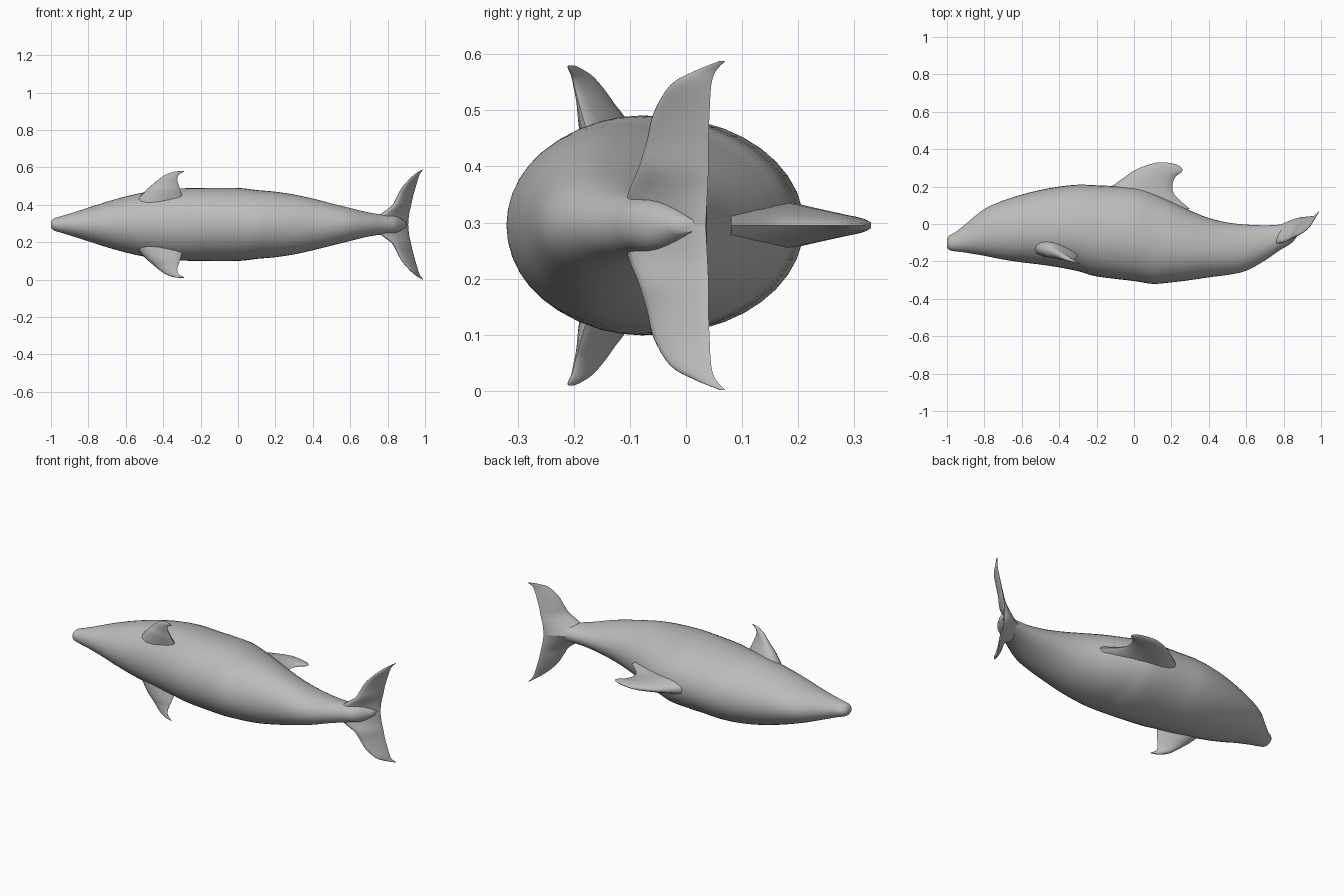
import bpy, bmesh, math
from mathutils import Vector

if "Cube" in bpy.data.objects:
    bpy.data.objects.remove(bpy.data.objects["Cube"], do_unlink=True)

MID = 0.295  # height of the plane of symmetry; the animal lies on its side

skin = bpy.data.materials.new("grey skin")
skin.use_nodes = True
skin.diffuse_color = (0.5, 0.5, 0.5, 1)
skin.node_tree.nodes["Principled BSDF"].inputs["Base Color"].default_value = (0.5, 0.5, 0.5, 1)


def smooth_rows(rows, steps):
    """Catmull-Rom interpolation between station rows."""
    out = []
    for i in range(len(rows) - 1):
        quad = [rows[max(i - 1, 0)], rows[i], rows[i + 1], rows[min(i + 2, len(rows) - 1)]]
        for s in range(steps):
            t = s / steps
            out.append([0.5 * (2 * b + (c - a) * t + (2 * a - 5 * b + 4 * c - d) * t * t
                               + (3 * b - a - 3 * c + d) * t ** 3) for a, b, c, d in zip(*quad)])
    return out + [list(rows[-1])]


def loft(name, rings):
    """Skin closed rings of equal size and cap both ends."""
    bm = bmesh.new()
    loops = [[bm.verts.new(p) for p in ring] for ring in rings]
    n = len(loops[0])
    for a, b in zip(loops, loops[1:]):
        for i in range(n):
            bm.faces.new((a[i], a[(i + 1) % n], b[(i + 1) % n], b[i]))
    bm.faces.new(loops[0])
    bm.faces.new(loops[-1])
    bmesh.ops.recalc_face_normals(bm, faces=bm.faces)
    mesh = bpy.data.meshes.new(name)
    bm.to_mesh(mesh)
    bm.free()
    mesh.materials.append(skin)
    ob = bpy.data.objects.new(name, mesh)
    bpy.context.collection.objects.link(ob)
    bpy.ops.object.select_all(action="DESELECT")
    ob.select_set(True)
    bpy.context.view_layer.objects.active = ob
    bpy.ops.object.shade_smooth_by_angle(angle=math.radians(60))
    return ob


def fin(name, span, stations, side=1):
    """Fin from rows: span position, lead x, lead other, trail x, trail other, half thickness."""
    rings = []
    for s, lx, lo, tx, to, thick in smooth_rows(stations, 4):
        if span == "z":
            lead, trail = Vector((lx, lo, MID + side * s)), Vector((tx, to, MID + side * s))
            normal = Vector((lo - to, tx - lx, 0)).normalized()
        else:
            lead, trail = Vector((lx, s, MID + lo)), Vector((tx, s, MID + to))
            normal = Vector((0, 0, 1))
        ring = []
        for k in range(16):
            a = 2 * math.pi * k / 16
            f = 0.5 - 0.5 * math.cos(a)          # 0 at leading edge, 1 at trailing edge
            taper = 1.25 - 0.7 * f               # fuller toward the leading edge
            ring.append(lead.lerp(trail, f) + normal * (thick * taper * math.sin(a)))
        rings.append(ring)
    return loft(name, rings)


# Body: x, belly y, back y, half width
body_rows = [
    (-1.0, -0.125, -0.08, 0.014), (-0.985, -0.14, -0.06, 0.032), (-0.95, -0.147, -0.04, 0.043),
    (-0.9, -0.153, 0.0, 0.058), (-0.8, -0.17, 0.08, 0.09), (-0.7, -0.19, 0.125, 0.122),
    (-0.6, -0.205, 0.157, 0.15), (-0.5, -0.217, 0.182, 0.172), (-0.4, -0.232, 0.2, 0.187),
    (-0.3, -0.252, 0.21, 0.193), (-0.2, -0.28, 0.207, 0.195), (0.0, -0.305, 0.195, 0.195),
    (0.1, -0.32, 0.165, 0.184), (0.2, -0.312, 0.12, 0.175), (0.3, -0.3, 0.072, 0.16),
    (0.4, -0.285, 0.032, 0.138), (0.5, -0.272, 0.008, 0.113), (0.6, -0.25, -0.003, 0.088),
    (0.7, -0.195, -0.007, 0.064), (0.78, -0.14, -0.003, 0.052), (0.85, -0.095, 0.008, 0.042),
    (0.9, -0.02, 0.025, 0.012)]
rings = []
for x, lo, hi, half in smooth_rows(body_rows, 4):
    centre = lo + (hi - lo) * 0.44               # widest a little below the middle
    ring = []
    for k in range(40):
        a = 2 * math.pi * k / 40
        s = math.sin(a)
        y = centre + s * (hi - centre if s > 0 else centre - lo)
        ring.append((x, y, MID + half * math.cos(a)))
    rings.append(ring)
loft("body", rings)

# Dorsal fin, rising along +y
fin("dorsal_fin", "y", [
    (0.08, -0.2, 0, 0.3, 0, 0.07), (0.15, -0.17, 0, 0.222, 0, 0.052), (0.2, -0.12, 0, 0.205, 0, 0.04),
    (0.25, -0.05, 0, 0.22, 0, 0.028), (0.285, 0.0, 0, 0.26, 0, 0.02),
    (0.315, 0.07, 0, 0.235, 0, 0.013), (0.33, 0.13, 0, 0.17, 0, 0.005)])

# Paired flippers and tail flukes, mirrored about the plane of symmetry
flipper = [
    (0.1, -0.57, -0.1, -0.28, -0.15, 0.06), (0.18, -0.495, -0.125, -0.307, -0.18, 0.042),
    (0.215, -0.455, -0.14, -0.318, -0.19, 0.028), (0.24, -0.425, -0.152, -0.325, -0.197, 0.02),
    (0.265, -0.39, -0.17, -0.318, -0.203, 0.013), (0.28, -0.35, -0.19, -0.292, -0.21, 0.007),
    (0.285, -0.32, -0.2, -0.29, -0.21, 0.003)]
fluke = [
    (0.0, 0.7, -0.1, 0.91, 0.035, 0.04), (0.055, 0.765, -0.1, 0.915, 0.038, 0.026),
    (0.1, 0.825, -0.085, 0.925, 0.04, 0.018), (0.15, 0.852, -0.07, 0.936, 0.04, 0.014),
    (0.2, 0.88, -0.058, 0.95, 0.042, 0.011), (0.25, 0.925, -0.028, 0.965, 0.045, 0.008),
    (0.275, 0.955, 0.015, 0.975, 0.053, 0.005), (0.293, 0.985, 0.06, 0.99, 0.07, 0.002)]
for label, side in (("left", 1), ("right", -1)):
    fin(label + "_flipper", "z", flipper, side)
    fin(label + "_fluke", "z", fluke, side)
